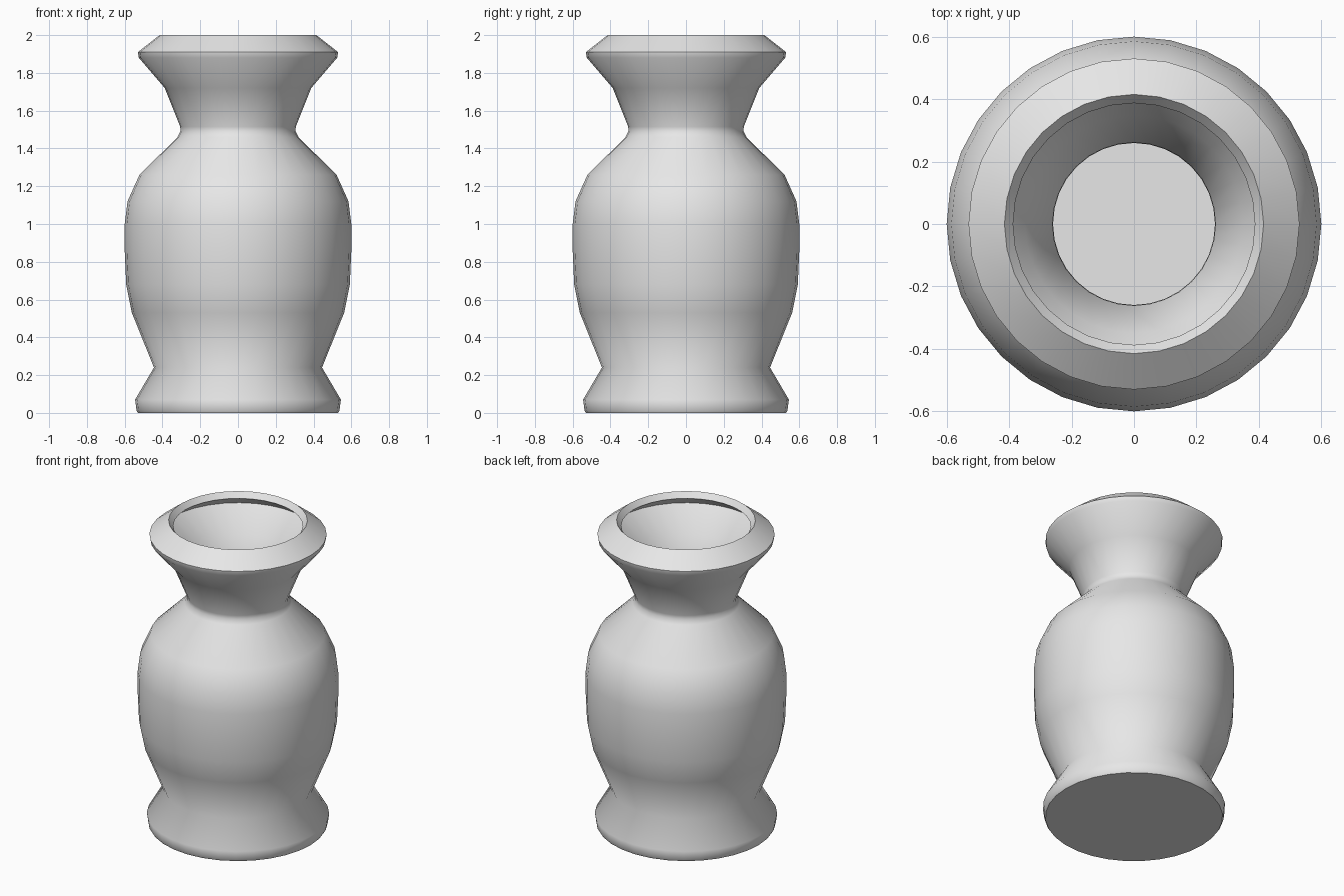
import bpy
import bmesh
import math

cube = bpy.data.objects.get("Cube")
if cube:
    bpy.data.objects.remove(cube, do_unlink=True)

SEGMENTS = 32

# Plain grey clay
clay = bpy.data.materials.new("grey clay")
clay.use_nodes = True
clay.diffuse_color = (0.8, 0.8, 0.8, 1)
clay.node_tree.nodes["Principled BSDF"].inputs["Base Color"].default_value = (0.8, 0.8, 0.8, 1)

# Outer profile (radius, height): foot, belly, shoulder, neck, flared lip
profile = [
    (0, 0), (0.53, 0), (0.537, 0.012), (0.545, 0.07),
    (0.445, 0.24), (0.562, 0.53), (0.592, 0.68), (0.6, 0.86),
    (0.6, 1.0), (0.585, 1.12), (0.522, 1.26), (0.32, 1.46),
    (0.305, 1.49), (0.306, 1.515), (0.388, 1.72), (0.525, 1.88),
    (0.53, 1.91), (0.415, 2.0),
]

# Revolve the profile into a closed-bottom shell
bm = bmesh.new()
verts = [bm.verts.new((r, 0, z)) for r, z in profile]
edges = [bm.edges.new(pair) for pair in zip(verts, verts[1:])]
bmesh.ops.spin(bm, geom=verts + edges, cent=(0, 0, 0), axis=(0, 0, 1),
               angle=math.tau, steps=SEGMENTS)
bmesh.ops.remove_doubles(bm, verts=bm.verts, dist=0.0005)
bmesh.ops.recalc_face_normals(bm, faces=bm.faces)

# Ensure the underside faces outward so the wall thickens inward
bottom = min(bm.faces, key=lambda f: f.calc_center_median().z)
if bottom.normal.z > 0:
    bmesh.ops.reverse_faces(bm, faces=bm.faces)

mesh = bpy.data.meshes.new("vase")
bm.to_mesh(mesh)
bm.free()
mesh.materials.append(clay)
vase = bpy.data.objects.new("vase", mesh)
bpy.context.collection.objects.link(vase)

# Wall thickness with an open rim
wall = vase.modifiers.new("wall", "SOLIDIFY")
wall.thickness = 0.045
wall.offset = -1
wall.use_even_offset = True

# Smooth turned surface with crisp foot and rim
bpy.ops.object.select_all(action="DESELECT")
vase.select_set(True)
bpy.context.view_layer.objects.active = vase
bpy.ops.object.modifier_apply(modifier=wall.name)
bpy.ops.object.shade_smooth_by_angle(angle=math.radians(57))
